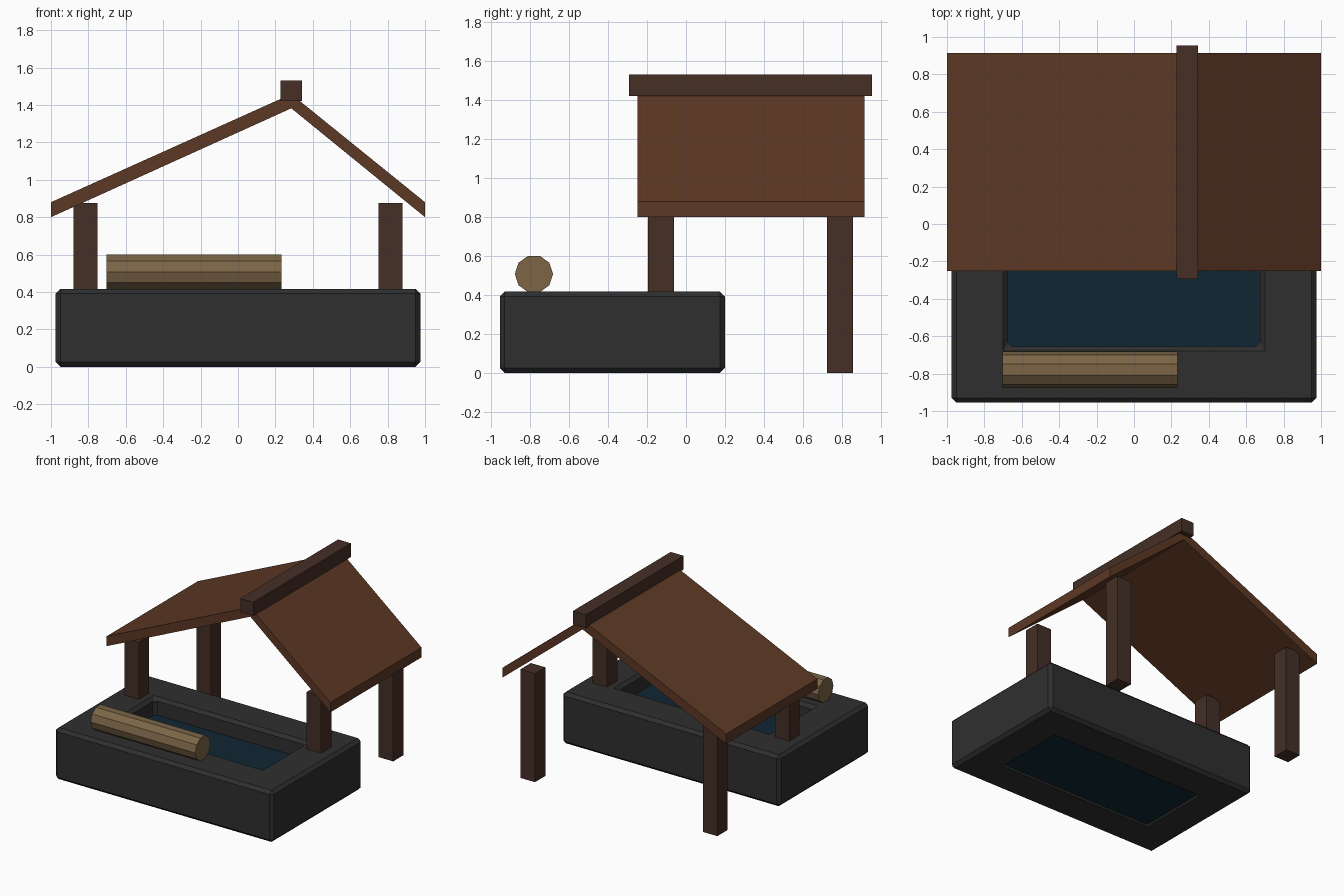
import bpy
import bmesh
import math

cube = bpy.data.objects.get("Cube")
if cube:
    bpy.data.objects.remove(cube, do_unlink=True)


def material(name, rgb):
    m = bpy.data.materials.new(name)
    m.use_nodes = True
    m.diffuse_color = (*rgb, 1)
    bsdf = next(n for n in m.node_tree.nodes if n.type == "BSDF_PRINCIPLED")
    bsdf.inputs["Base Color"].default_value = (*rgb, 1)
    return m


STONE = material("dark stone", (0.028, 0.028, 0.028))
WATER = material("deep water", (0.005, 0.02, 0.033))
ROOF = material("red brown boards", (0.11, 0.04, 0.018))
BEAM = material("dark timber", (0.058, 0.028, 0.019))
LOG = material("pale log", (0.2, 0.13, 0.062))


def add_object(name, bm, mat):
    bmesh.ops.recalc_face_normals(bm, faces=bm.faces)
    mesh = bpy.data.meshes.new(name)
    bm.to_mesh(mesh)
    bm.free()
    mesh.materials.append(mat)
    obj = bpy.data.objects.new(name, mesh)
    bpy.context.collection.objects.link(obj)
    return obj


def box(name, x, y, z, mat):
    """Box from (min, max) pairs."""
    bm = bmesh.new()
    bmesh.ops.create_cube(bm, size=1)
    for v in bm.verts:
        for i, (lo, hi) in enumerate((x, y, z)):
            v.co[i] = lo if v.co[i] < 0 else hi
    return add_object(name, bm, mat)


# Stone trough: rectangular frame, open through the middle, chamfered
TROUGH_Y, TROUGH_TOP = -0.378, 0.417
bm = bmesh.new()
rings = []
for hx, hy, z in ((0.975, 0.577, 0), (0.975, 0.577, TROUGH_TOP),
                  (0.675, 0.277, TROUGH_TOP), (0.675, 0.277, 0)):
    rings.append([bm.verts.new((sx * hx, TROUGH_Y + sy * hy, z))
                  for sx, sy in ((-1, -1), (1, -1), (1, 1), (-1, 1))])
for i, ring in enumerate(rings):
    nxt = rings[(i + 1) % 4]
    for k in range(4):
        j = (k + 1) % 4
        bm.faces.new((ring[k], ring[j], nxt[j], nxt[k]))
trough = add_object("stone_trough", bm, STONE)
bevel = trough.modifiers.new("chamfer", "BEVEL")
bevel.width = 0.025
bevel.segments = 1
bevel.limit_method = "ANGLE"

# Water filling the opening
box("water", (-0.685, 0.685), (TROUGH_Y - 0.287, TROUGH_Y + 0.287),
    (0.01, 0.28), WATER)

# Posts: short front pair on the trough, tall back pair on the ground
for side, sx in (("left", 1), ("right", -1)):
    x = sorted((sx * 0.75, sx * 0.88))
    box(f"front_post_{side}", x, (-0.195, -0.062), (0.41, 0.877), BEAM)
    box(f"back_post_{side}", x, (0.724, 0.857), (0, 0.877), BEAM)

# Lopsided gable roof, extruded from its end profile
profile = [(-1, 0.80), (0.285, 1.382), (1, 0.80),
           (1, 0.88), (0.285, 1.458), (-1, 0.88)]
bm = bmesh.new()
front, back = ([bm.verts.new((x, y, z)) for x, z in profile]
               for y in (-0.25, 0.915))
for i in range(6):
    j = (i + 1) % 6
    bm.faces.new((front[i], front[j], back[j], back[i]))
for end in (front, back):
    bm.faces.new((end[0], end[1], end[4], end[5]))
    bm.faces.new((end[1], end[2], end[3], end[4]))
add_object("roof", bm, ROOF)

# Ridge beam
box("ridge_beam", (0.226, 0.342), (-0.293, 0.955), (1.42, 1.53), BEAM)

# Ten-sided log lying along the front rim
bm = bmesh.new()
log_points = [(0.098 * math.cos(math.tau * k / 10),
               0.098 * math.sin(math.tau * k / 10)) for k in range(10)]
ends = [[bm.verts.new((x, -0.78 + a, 0.507 + b)) for a, b in log_points]
        for x in (-0.703, 0.232)]
for k in range(10):
    j = (k + 1) % 10
    bm.faces.new((ends[0][k], ends[0][j], ends[1][j], ends[1][k]))
for end in ends:
    bm.faces.new(end)
add_object("log", bm, LOG)
